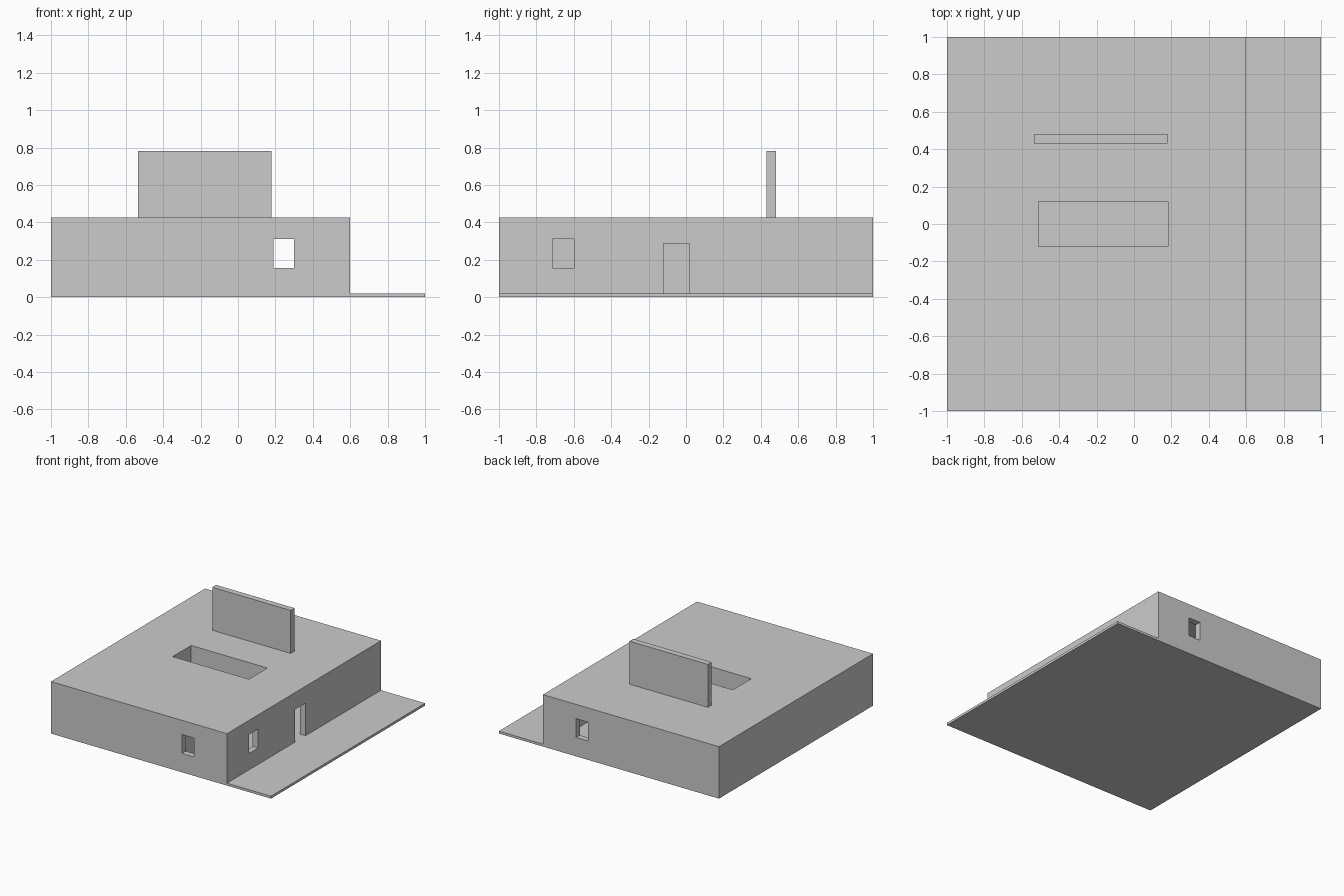
import bpy
from mathutils import Vector

if "Cube" in bpy.data.objects:
    bpy.data.objects.remove(bpy.data.objects["Cube"])


def box(name, x, y, z):
    """Box from (min, max) ranges on each axis."""
    bpy.ops.mesh.primitive_cube_add(size=1)
    ob = bpy.context.object
    ob.name = name
    lo, hi = Vector((x[0], y[0], z[0])), Vector((x[1], y[1], z[1]))
    for v in ob.data.vertices:
        v.co = Vector([lo[i] + (v.co[i] + 0.5) * (hi[i] - lo[i]) for i in range(3)])
    return ob


def cut(target, name, x, y, z):
    c = box(name, x, y, z)
    m = target.modifiers.new(name, 'BOOLEAN')
    m.operation = 'DIFFERENCE'
    m.solver = 'EXACT'
    m.object = c
    bpy.context.view_layer.objects.active = target
    bpy.ops.object.modifier_apply(modifier=m.name)
    bpy.data.objects.remove(c, do_unlink=True)


FLOOR, CEIL, TOP = 0.02, 0.395, 0.427

# ground slab with terrace along the right side
box("floor_slab", (-1, 1), (-1, 1), (0, FLOOR))

# flat-roofed house volume
house = box("house_walls", (-1, 0.6), (-1, 1), (FLOOR, TOP))

# rooms hollowed out, leaving thin walls between them
rooms = [
    ((0.18, 0.55), (-0.95, 0.95)),      # long hall on the right
    ((-0.95, 0.20), (0.48, 0.95)),      # back room, open to the hall
    ((-0.51, 0.13), (0.17, 0.43)),      # middle rooms
    ((-0.51, 0.13), (-0.95, -0.17)),
    ((-0.95, -0.56), (-0.95, -0.48)),   # left rooms
    ((-0.95, -0.56), (-0.43, 0.43)),
]
for i, (x, y) in enumerate(rooms):
    cut(house, f"room_{i}", x, y, (0, CEIL))

# light well, open to the sky and to the hall
cut(house, "light_well", (-0.51, 0.183), (-0.12, 0.12), (0, 0.6))

# front and back windows, right window, entrance door
WIN = (0.155, 0.31)
cut(house, "front_window", (0.19, 0.30), (-1.1, -0.9), WIN)
cut(house, "back_window", (0.19, 0.30), (0.9, 1.1), WIN)
cut(house, "side_window", (0.5, 0.7), (-0.715, -0.595), WIN)
cut(house, "door_opening", (0.5, 0.7), (-0.12, 0.02), (0, 0.288))

# tall wall standing above the roof
box("roof_wall", (-0.535, 0.178), (0.43, 0.48), (TOP, 0.78))
